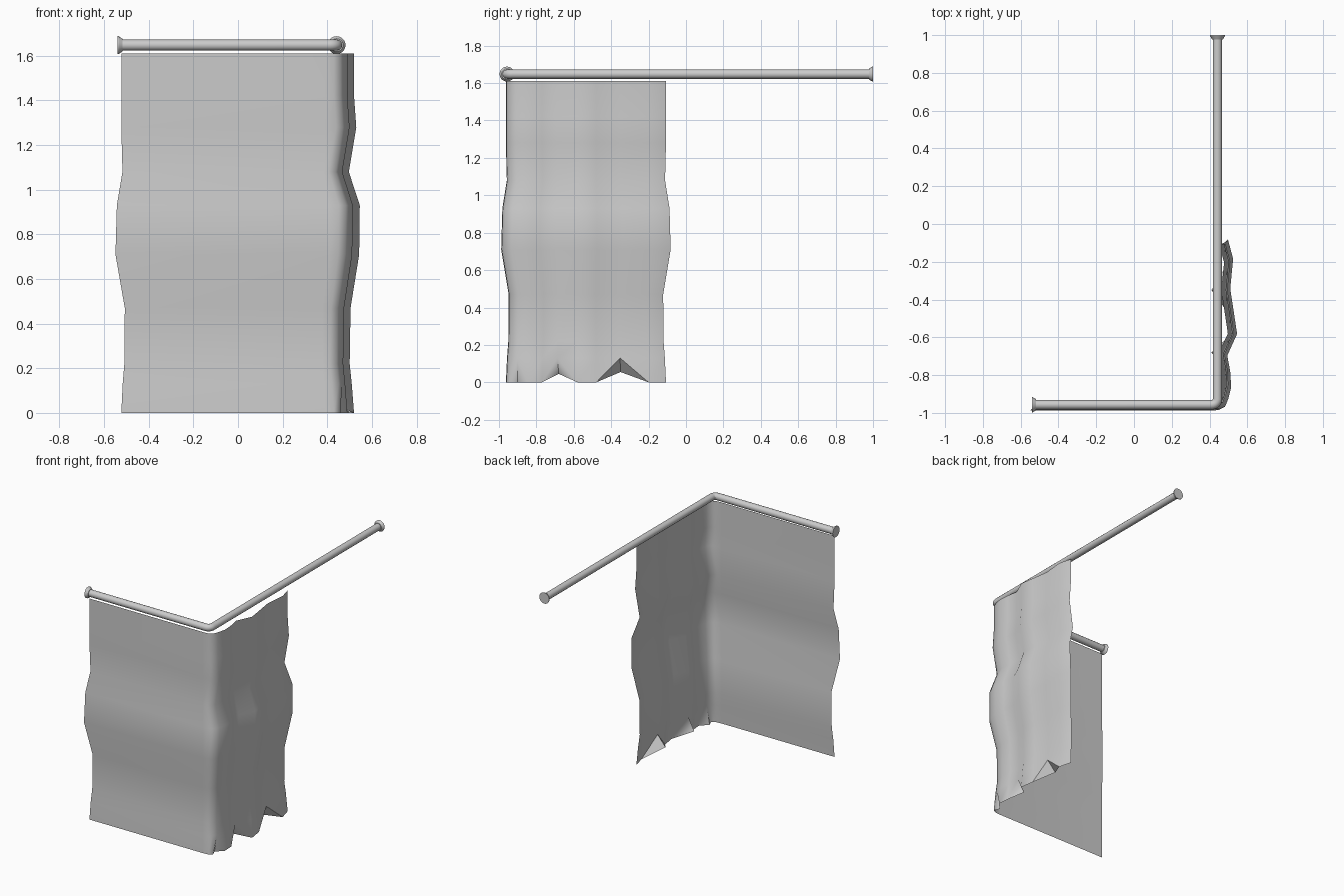
import bpy, bmesh, math
from mathutils import Vector

if "Cube" in bpy.data.objects:
    bpy.data.objects.remove(bpy.data.objects["Cube"])

ROD_X, ROD_Y, ROD_Z, ROD_R = 0.442, -0.957, 1.648, 0.025


def finish(bm, name, angle=40):
    mesh = bpy.data.meshes.new(name)
    bm.to_mesh(mesh)
    bm.free()
    ob = bpy.data.objects.new(name, mesh)
    bpy.context.collection.objects.link(ob)
    bpy.ops.object.select_all(action='DESELECT')
    ob.select_set(True)
    bpy.context.view_layer.objects.active = ob
    bpy.ops.object.shade_smooth_by_angle(angle=math.radians(angle))
    return ob


# Corner rail: tube along an L path with a tight rounded elbow
bend = 0.03
path = [(-0.53, ROD_Y)]
for k in range(7):
    a = -math.pi / 2 + k * math.pi / 12
    path.append((ROD_X - bend + bend * math.cos(a), ROD_Y + bend + bend * math.sin(a)))
path.append((ROD_X, 0.99))
curve = bpy.data.curves.new("curtain_rail", 'CURVE')
curve.dimensions = '3D'
curve.bevel_depth = ROD_R
curve.bevel_resolution = 4
spline = curve.splines.new('POLY')
spline.points.add(len(path) - 1)
for p, (x, y) in zip(spline.points, path):
    p.co = (x, y, ROD_Z, 1)
    p.radius = 1
bpy.context.collection.objects.link(bpy.data.objects.new("curtain_rail", curve))


# Wall flanges: flared collar spun from a short profile
def flange(name, end, inward):
    profile = [(0.0, 0.0), (0.04, 0.0), (0.04, 0.004), (0.029, 0.022), (0.024, 0.022)]
    n = 20
    bm = bmesh.new()
    d = Vector(inward)
    u = Vector((0, 0, 1))
    v = d.cross(u)
    rings = []
    for r, h in profile:
        rings.append([bm.verts.new(Vector(end) + d * h + r * (
            u * math.cos(2 * math.pi * k / n) + v * math.sin(2 * math.pi * k / n)))
            for k in range(n)])
    for a, b in zip(rings, rings[1:]):
        for k in range(n):
            m = (k + 1) % n
            bm.faces.new((a[k], a[m], b[m], b[k]))
    bmesh.ops.remove_doubles(bm, verts=bm.verts, dist=1e-5)
    bmesh.ops.recalc_face_normals(bm, faces=bm.faces)
    finish(bm, name, 30)


flange("front_wall_flange", (-0.54, ROD_Y, ROD_Z), (1, 0, 0))
flange("side_wall_flange", (ROD_X, 1.0, ROD_Z), (0, -1, 0))

# Curtain: plan outline swept up through rows that billow in and out
plan = [(-0.523, -0.963), (0.39, -0.963), (0.43, -0.96), (0.46, -0.945),
        (0.475, -0.91), (0.49, -0.85), (0.485, -0.77), (0.47, -0.69),
        (0.52, -0.58), (0.505, -0.48), (0.485, -0.35), (0.50, -0.20), (0.475, -0.107)]
rows = [(0, 0), (0.13, -0.006), (0.22, -0.013), (0.47, -0.015), (0.71, 0.025),
        (0.93, 0.019), (1.08, -0.005), (1.28, 0.0), (1.42, 0.0), (1.61, 0)]
# Extra x movement of the side panel per row
side = [0, -0.004, -0.006, 0, -0.003, 0.006, -0.018, 0.01, 0, 0]
# Tucked hem points: plan index -> bottom position
tucks = {4: (0.44, -0.90, 0.0), 7: (0.41, -0.68, 0.045), 10: (0.41, -0.35, 0.055)}

bm = bmesh.new()
grid = []
for j, (z, d) in enumerate(rows):
    line = []
    for i, (x, y) in enumerate(plan):
        sx = x / 0.5
        sy = max(-1, min(1, (y + 0.535) / 0.428))
        co = (x + d * sx + (side[j] if i > 1 else 0), y + d * sy, z)
        if j == 0 and i in tucks:
            co = tucks[i]
        line.append(bm.verts.new(co))
    grid.append(line)
for j in range(len(rows) - 1):
    for i in range(len(plan) - 1):
        a, b = grid[j][i], grid[j][i + 1]
        c, e = grid[j + 1][i + 1], grid[j + 1][i]
        if j == 0 and i + 1 in tucks:
            bm.faces.new((a, b, c))
            bm.faces.new((a, c, e))
        elif j == 0 and i in tucks:
            bm.faces.new((a, b, e))
            bm.faces.new((b, c, e))
        else:
            bm.faces.new((a, b, c, e))
finish(bm, "shower_curtain", 50)
